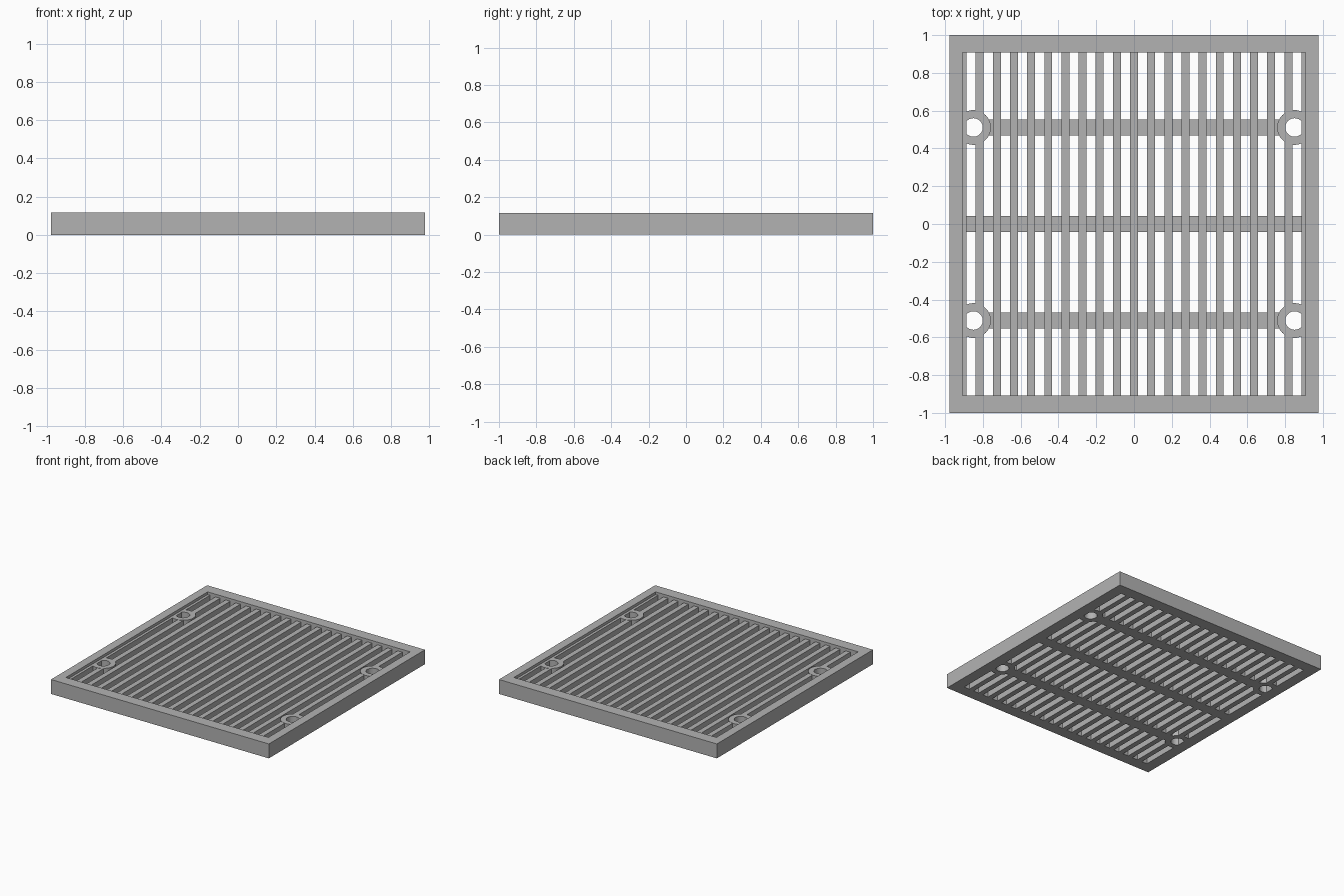
import bpy, bmesh, math

if "Cube" in bpy.data.objects:
    bpy.data.objects.remove(bpy.data.objects["Cube"])

mat = bpy.data.materials.new("grey")
mat.diffuse_color = (0.45, 0.45, 0.45, 1)
mat.use_nodes = True
mat.node_tree.nodes["Principled BSDF"].inputs["Base Color"].default_value = mat.diffuse_color

W, D, H = 0.977, 1.0, 0.117      # half width, half depth, height
IN = 0.908                       # half size of the opening
BAR_H, RIB_H, RING_H = 0.095, 0.05, 0.097
PITCH, BAR_W, RIB_W = IN / 10, 0.042, 0.086
HX, HY, R_OUT, R_HOLE = 0.85, 0.511, 0.092, 0.049
EDGE = IN - BAR_W / 2            # inner face of the side bars


def finish(name, bm):
    bmesh.ops.recalc_face_normals(bm, faces=bm.faces)
    me = bpy.data.meshes.new(name)
    bm.to_mesh(me)
    bm.free()
    me.materials.append(mat)
    ob = bpy.data.objects.new(name, me)
    bpy.context.collection.objects.link(ob)
    return ob


def prism(bm, pts, z0, z1):
    f = bm.faces.new([bm.verts.new((x, y, z0)) for x, y in pts])
    r = bmesh.ops.extrude_face_region(bm, geom=[f])
    vs = [v for v in r["geom"] if isinstance(v, bmesh.types.BMVert)]
    bmesh.ops.translate(bm, verts=vs, vec=(0, 0, z1 - z0))


def box(bm, x0, x1, y0, y1, z0, z1):
    prism(bm, [(x0, y0), (x1, y0), (x1, y1), (x0, y1)], z0, z1)


def circle(cx, cy, r, n=48):
    return [(cx + r * math.cos(2 * math.pi * i / n),
             cy + r * math.sin(2 * math.pi * i / n)) for i in range(n)]


def boolean(ob, other, op):
    m = ob.modifiers.new(op.lower(), 'BOOLEAN')
    m.operation, m.object, m.solver = op, other, 'EXACT'
    m.use_self = True
    other.hide_render = True
    other.hide_viewport = True


# outer frame
bm = bmesh.new()
outer = [(-W, -D), (W, -D), (W, D), (-W, D)]
inner = [(-IN, -IN), (IN, -IN), (IN, IN), (-IN, IN)]
rings = [[bm.verts.new((x, y, z)) for x, y in p]
         for p, z in ((outer, 0), (outer, H), (inner, H), (inner, 0))]
for k in range(4):
    a, b = rings[k], rings[(k + 1) % 4]
    for i in range(4):
        j = (i + 1) % 4
        bm.faces.new((a[i], a[j], b[j], b[i]))
finish("frame", bm)

# long bars, cross ribs and hole bosses, joined into one grate
bm = bmesh.new()
for i in range(-9, 10):
    box(bm, i * PITCH - BAR_W / 2, i * PITCH + BAR_W / 2, -IN, IN, 0, BAR_H)
bars = finish("grate", bm)

bm = bmesh.new()
for y in (-HY, 0, HY):
    box(bm, -EDGE, EDGE, y - RIB_W / 2, y + RIB_W / 2, 0, RIB_H)
boolean(bars, finish("cross_rib_helper", bm), 'UNION')

corners = [(sx * HX, sy * HY) for sx in (-1, 1) for sy in (-1, 1)]
bm = bmesh.new()
for cx, cy in corners:
    s = math.copysign(1, cx)
    prism(bm, [(s * min(abs(x), EDGE), y) for x, y in circle(cx, cy, R_OUT)], 0, RING_H)
bmesh.ops.remove_doubles(bm, verts=bm.verts, dist=1e-5)
boolean(bars, finish("boss_helper", bm), 'UNION')

# screw holes
bm = bmesh.new()
for c in corners:
    prism(bm, circle(*c, R_HOLE), -0.1, 0.3)
boolean(bars, finish("hole_cutter", bm), 'DIFFERENCE')

# half bars against the side walls
bm = bmesh.new()
for s in (-1, 1):
    box(bm, min(s * EDGE, s * IN), max(s * EDGE, s * IN), -IN, IN, 0, BAR_H)
finish("side_bars", bm)
